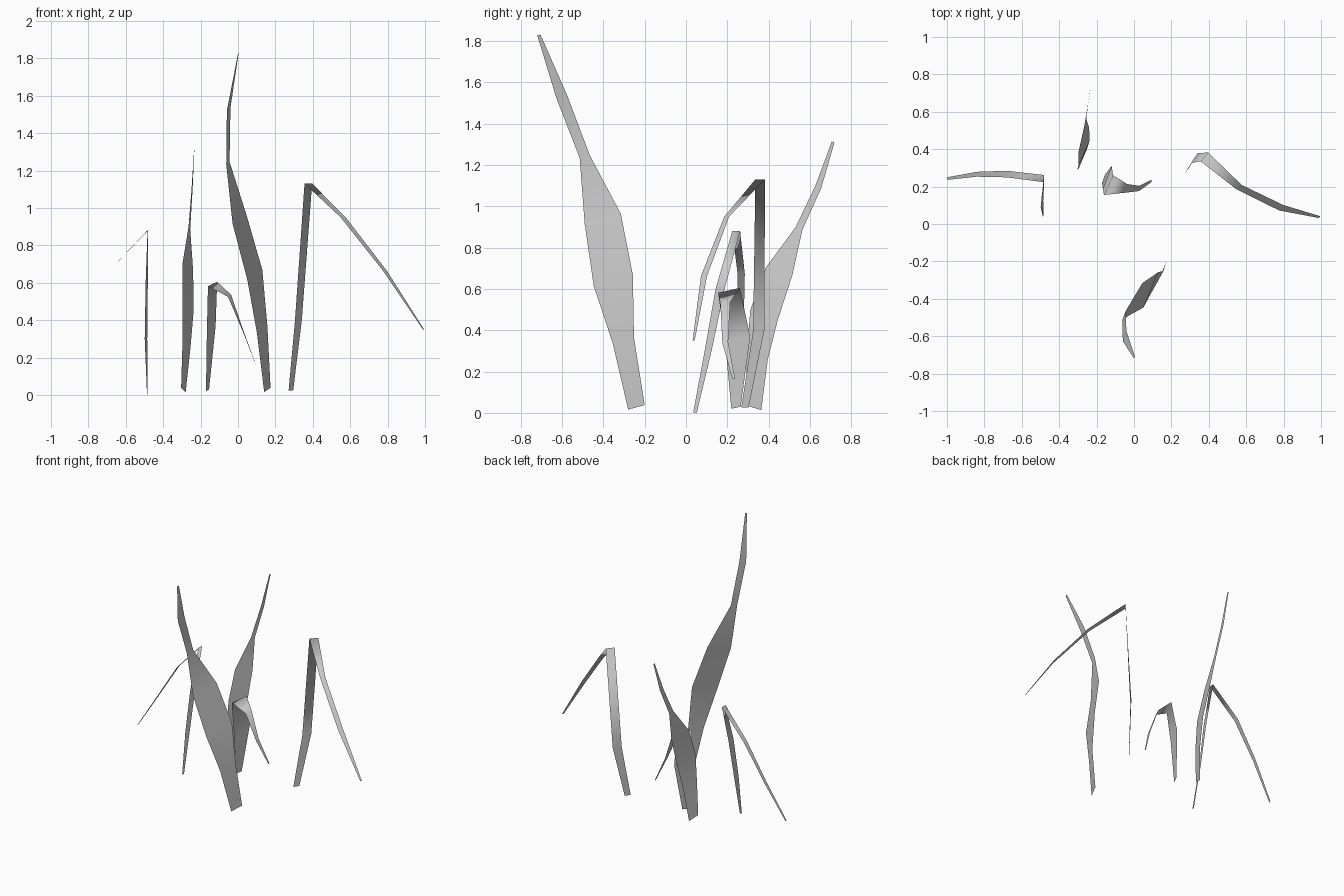
import bpy
from math import sin, cos, radians
from mathutils import Vector


def blade(name, tilt, rows):
    """Flat ribbon leaf; each row is (x, y, z, width, yaw of the cross line from +y to +x)."""
    verts = []
    for x, y, z, width, yaw in rows:
        a = radians(yaw)
        side = Vector((sin(a), cos(a), tilt)) * width / 2
        centre = Vector((x, y, z))
        verts += [centre - side, centre + side]
    faces = [(2 * i, 2 * i + 1, 2 * i + 3, 2 * i + 2) for i in range(len(rows) - 1)]
    mesh = bpy.data.meshes.new(name)
    mesh.from_pydata([v[:] for v in verts], [], faces)
    mesh.polygons.foreach_set("use_smooth", [True] * len(faces))
    mesh.update()
    obj = bpy.data.objects.new(name, mesh)
    bpy.context.collection.objects.link(obj)
    return obj


# Tall leaf leaning forward
blade("tall_front_leaf", 0.25, [
    (.157, -.24, .027, .087, 23), (.129, -.303, .35, .117, 29),
    (.09, -.352, .642, .206, 23), (.008, -.403, .94, .19, 23),
    (-.054, -.49, 1.24, .052, 20), (-.05, -.60, 1.527, .056, 20),
    (.002, -.712, 1.829, .016, 12)])

# Leaf leaning backward
blade("back_leaf", -0.3, [
    (-.292, .327, .025, .078, 18), (-.275, .345, .275, .11, 23),
    (-.267, .378, .475, .147, 24), (-.268, .451, .685, .138, 24),
    (-.26, .547, .893, .035, 15), (-.246, .64, 1.093, .03, 10),
    (-.234, .712, 1.311, .013, 5)])

# Leaf folded over to the left
blade("folded_left_leaf", 0, [
    (-.485, .044, .003, .018, 10), (-.492, .107, .30, .036, 22),
    (-.488, .165, .60, .045, 15), (-.482, .243, .88, .038, 5),
    (-.68, .267, .673, .035, 0), (-.84, .266, .42, .026, 0),
    (-.998, .243, .16, .014, 0)])

# Leaf folded over to the right
blade("folded_right_leaf", 0, [
    (.283, .285, .025, .043, 35), (.323, .352, .40, .065, 34),
    (.376, .359, 1.13, .062, 41), (.562, .197, .95, .036, 50),
    (.787, .087, .662, .036, 35), (.992, .037, .35, .012, 35)])

# Short folded leaf in the middle
blade("short_middle_leaf", 0.2, [
    (-.163, .242, .025, .048, 20), (-.143, .25, .355, .13, 21),
    (-.136, .208, .593, .116, 25), (-.045, .19, .53, .05, 20),
    (.028, .19, .34, .028, 5), (.094, .231, .165, .012, 0)])
